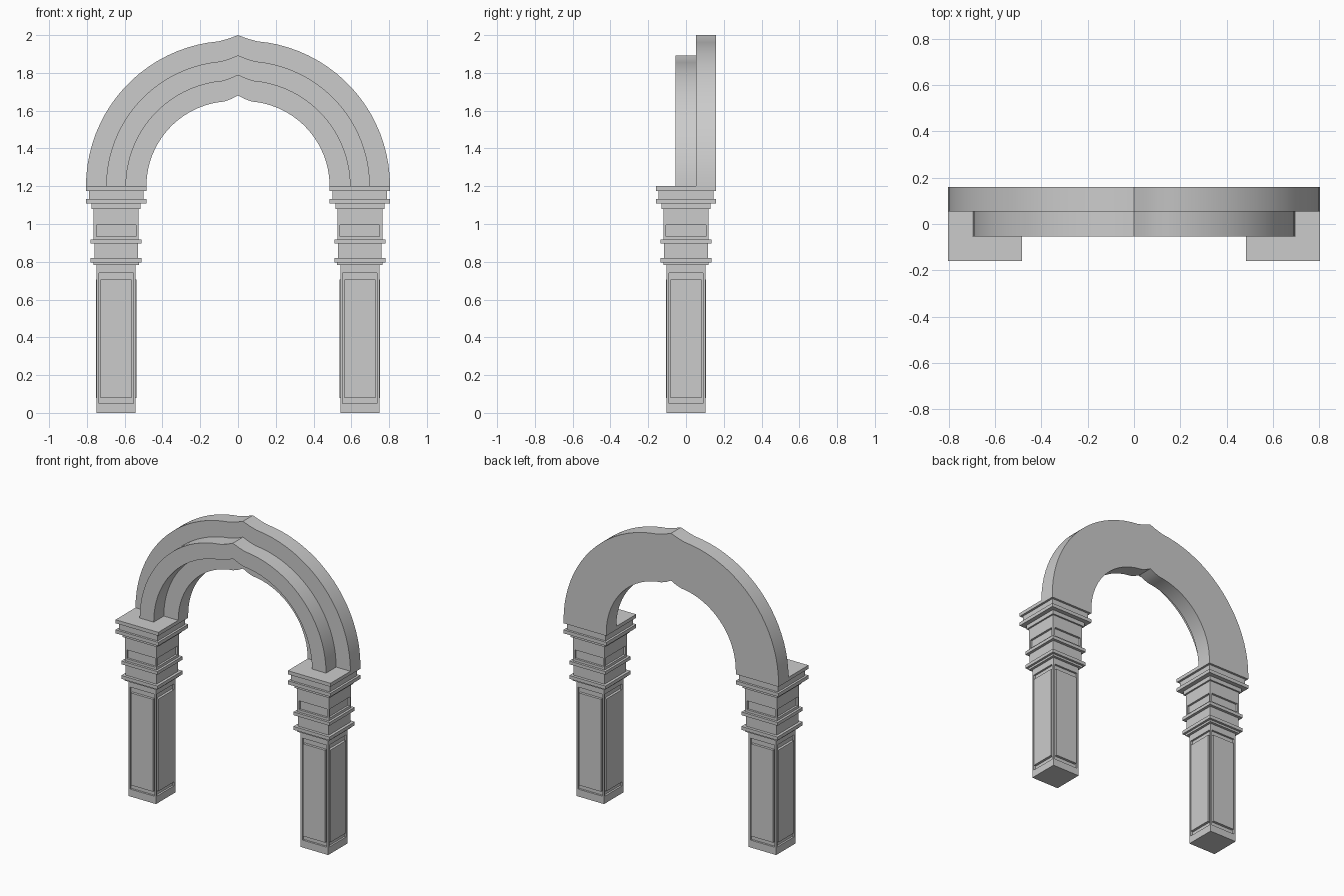
import bpy, bmesh, math
from mathutils import Vector, Matrix

if "Cube" in bpy.data.objects:
    bpy.data.objects.remove(bpy.data.objects["Cube"])

CX = 0.645  # column centre


def finish(name, bm, mirror=True):
    bmesh.ops.remove_doubles(bm, verts=bm.verts, dist=1e-5)
    bmesh.ops.recalc_face_normals(bm, faces=bm.faces)
    me = bpy.data.meshes.new(name)
    bm.to_mesh(me)
    bm.free()
    ob = bpy.data.objects.new(name, me)
    bpy.context.collection.objects.link(ob)
    if mirror:
        ob.modifiers.new("mirror", 'MIRROR')
    return ob


def slab(name, half, z0, z1):
    bm = bmesh.new()
    m = Matrix.Translation((CX, 0, (z0 + z1) / 2)) @ Matrix.Diagonal((2 * half, 2 * half, z1 - z0, 1))
    bmesh.ops.create_cube(bm, size=1, matrix=m)
    return finish(name, bm)


def panelled_block(name, half, z0, z1, rings):
    """Square block; each side is stepped through rings of (half width, z low, z high, distance out)."""
    bm = bmesh.new()
    for k in range(4):
        rot = Matrix.Translation((CX, 0, 0)) @ Matrix.Rotation(k * math.pi / 2, 4, 'Z')
        prev = None
        for w, a, b, d in [(half, z0, z1, half)] + rings:
            ring = [bm.verts.new(rot @ Vector(p)) for p in
                    ((-w, -d, a), (w, -d, a), (w, -d, b), (-w, -d, b))]
            if prev:
                for i in range(4):
                    j = (i + 1) % 4
                    bm.faces.new((prev[i], prev[j], ring[j], ring[i]))
            prev = ring
        bm.faces.new(prev)
    for z in (z0, z1):
        bm.faces.new([bm.verts.new((CX + sx * half, sy * half, z))
                      for sx, sy in ((-1, -1), (1, -1), (1, 1), (-1, 1))])
    return finish(name, bm)


def half_curve(r, n=20):
    """Quarter arc with a small pointed ogee tip at the crown."""
    pts = [(0.035 + r * math.cos(t), 1.2 + r * math.sin(t))
           for t in (math.radians(85) * i / n for i in range(n + 1))]
    return pts + [(pts[-1][0] / 2, 1.211 + r), (0, 1.23 + r)]


def arch(name, r_in, r_out, y0, y1):
    bm = bmesh.new()
    loops = []
    for r, y in ((r_in, y0), (r_out, y0), (r_out, y1), (r_in, y1)):
        right = half_curve(r)
        pts = right + [(-x, z) for x, z in reversed(right[:-1])]
        loops.append([bm.verts.new((x, y, z)) for x, z in pts])
    for k in range(4):
        a, b = loops[k], loops[(k + 1) % 4]
        for i in range(len(a) - 1):
            bm.faces.new((a[i], a[i + 1], b[i + 1], b[i]))
    for e in (0, -1):
        bm.faces.new([l[e] for l in loops])
    ob = finish(name, bm, mirror=False)
    bpy.ops.object.select_all(action='DESELECT')
    ob.select_set(True)
    bpy.context.view_layer.objects.active = ob
    bpy.ops.object.shade_smooth_by_angle(angle=math.radians(12))


# Arch: wide rear ring and narrow front moulding
arch("arch_rear_ring", 0.45, 0.77, 0.053, 0.16)
arch("arch_front_moulding", 0.558, 0.663, -0.055, 0.053)

# Column shafts with a sunken border around a raised panel
panelled_block("column_shaft", 0.103, 0, 0.785, [
    (0.091, 0.05, 0.74, 0.103), (0.091, 0.05, 0.74, 0.090),
    (0.082, 0.08, 0.705, 0.090), (0.082, 0.08, 0.705, 0.107)])

# Capital neck with sunken panels
panelled_block("capital_neck", 0.119, 0.918, 1.08, [
    (0.105, 0.935, 0.995, 0.119), (0.105, 0.935, 0.995, 0.105)])

# Capital mouldings, bottom to top
for name, half, z0, z1 in (
        ("lower_collar_fillet", 0.120, 0.783, 0.797),
        ("lower_collar", 0.135, 0.797, 0.820),
        ("collar_band", 0.116, 0.820, 0.896),
        ("upper_collar", 0.135, 0.896, 0.918),
        ("crown_fillet", 0.130, 1.080, 1.108),
        ("crown_ledge", 0.160, 1.108, 1.132),
        ("crown_band", 0.145, 1.132, 1.176),
        ("crown_slab", 0.160, 1.176, 1.200)):
    slab(name, half, z0, z1)
